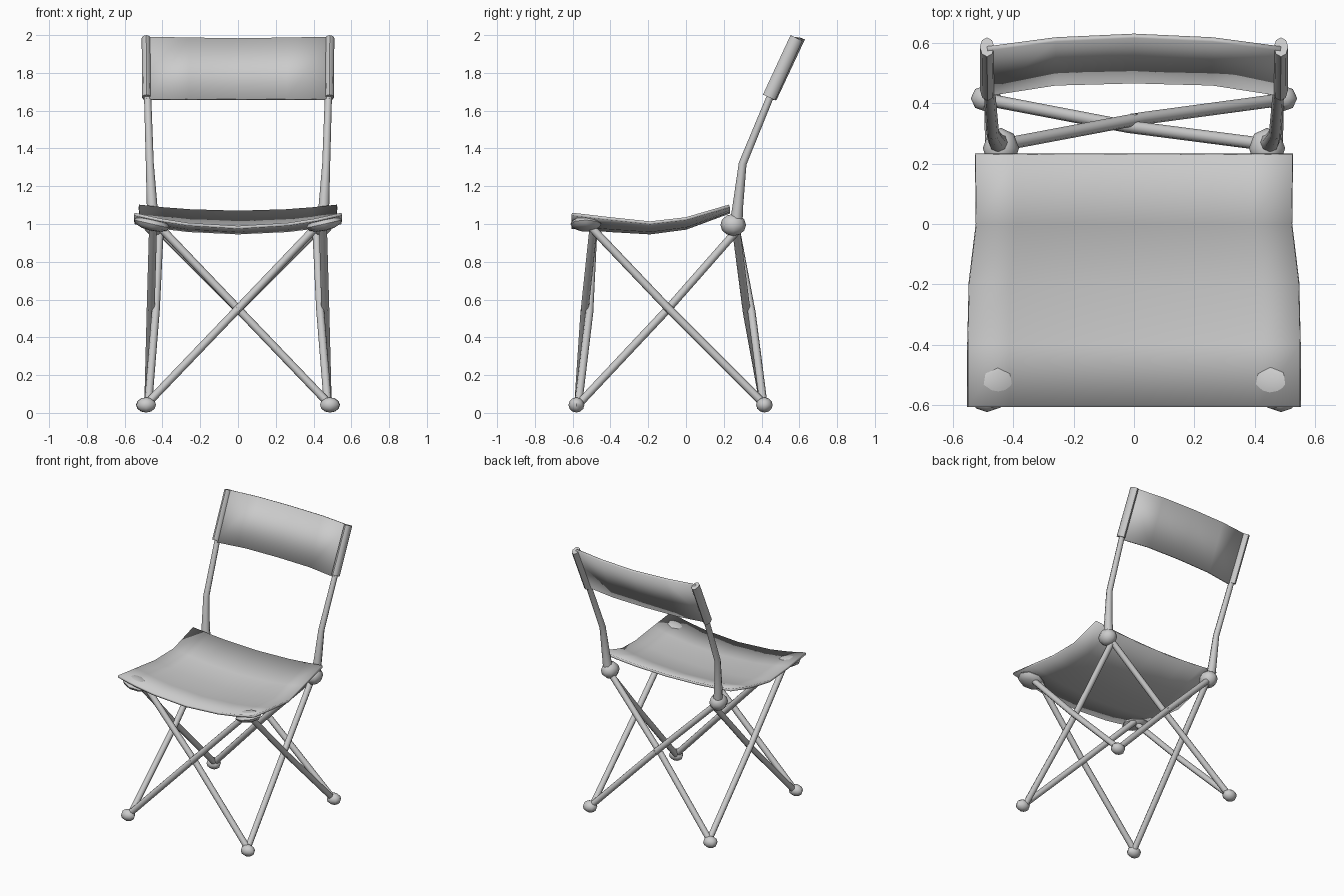
import bpy, bmesh
from math import cos, sin, pi, radians
from mathutils import Vector

if "Cube" in bpy.data.objects:
    bpy.data.objects.remove(bpy.data.objects["Cube"])


def finish(name, bm, angle=50):
    bmesh.ops.recalc_face_normals(bm, faces=bm.faces)
    me = bpy.data.meshes.new(name)
    bm.to_mesh(me)
    bm.free()
    ob = bpy.data.objects.new(name, me)
    bpy.context.collection.objects.link(ob)
    bpy.ops.object.select_all(action='DESELECT')
    ob.select_set(True)
    bpy.context.view_layer.objects.active = ob
    bpy.ops.object.shade_smooth_by_angle(angle=radians(angle))
    return ob


def tube(name, pts, radii, sides=8, flat=1.0):
    """Capped tube along a path; flat scales its width across x."""
    bm = bmesh.new()
    pts = [Vector(p) for p in pts]
    rings = []
    for i, p in enumerate(pts):
        d = (pts[min(i + 1, len(pts) - 1)] - pts[max(i - 1, 0)]).normalized()
        u = Vector((1, 0, 0)) if abs(d.x) < 0.5 else Vector((0, 1, 0))
        u = (u - d * u.dot(d)).normalized()
        v = d.cross(u)
        r = radii[i]
        rings.append([bm.verts.new(p + u * r * flat * cos(2 * pi * k / sides)
                                   + v * r * sin(2 * pi * k / sides)) for k in range(sides)])
    for a, b in zip(rings, rings[1:]):
        for k in range(sides):
            bm.faces.new((a[k], a[(k + 1) % sides], b[(k + 1) % sides], b[k]))
    bm.faces.new(rings[0])
    bm.faces.new(rings[-1])
    return finish(name, bm)


def lump(name, loc, size, tilt=0.0):
    bm = bmesh.new()
    bmesh.ops.create_uvsphere(bm, u_segments=8, v_segments=6, radius=1)
    bmesh.ops.scale(bm, vec=size, verts=bm.verts)
    ob = finish(name, bm)
    ob.location = loc
    ob.rotation_euler = (0, tilt, 0)
    return ob


def sheet(name, rows, thickness):
    """Fabric panel from rows of points, thickened."""
    bm = bmesh.new()
    g = [[bm.verts.new(p) for p in row] for row in rows]
    for a, b in zip(g, g[1:]):
        for k in range(len(a) - 1):
            bm.faces.new((a[k], a[k + 1], b[k + 1], b[k]))
    ob = finish(name, bm)
    m = ob.modifiers.new("thickness", 'SOLIDIFY')
    m.thickness = thickness
    m.offset = 0
    return ob


# Sagging seat: y, half width, edge height, centre height
seat_rows = []
for y, w, ze, zc in [(-0.605, 0.55, 1.052, 0.982), (-0.4, 0.55, 1.028, 0.965),
                     (-0.19, 0.545, 1.006, 0.953), (0.0, 0.522, 1.028, 0.978),
                     (0.23, 0.525, 1.095, 1.063)]:
    seat_rows.append([(w * t, y, zc + (ze - zc) * t * t) for t in (-1, -0.75, -0.48, 0, 0.48, 0.75, 1)])
sheet("seat", seat_rows, 0.016)

# Curved backrest: y at end, middle and centre; z at end and centre
back_rows = []
for ye, ym, yc, ze, zc in [(0.43, 0.465, 0.472, 1.66, 1.66), (0.58, 0.61, 0.622, 1.988, 1.98)]:
    half = [(0.485, ye, ze), (0.26, ym, (ze + zc) / 2)]
    back_rows.append([(-x, y, z) for x, y, z in half] + [(0, yc, zc)] + half[::-1])
sheet("backrest", back_rows, 0.016)

for s, side in ((-1, "left"), (1, "right")):
    # Back posts and the fabric sleeves around them
    tube(f"{side}_back_post",
         [(s * 0.445, 0.265, 1.0), (s * 0.455, 0.275, 1.1), (s * 0.467, 0.3, 1.32),
          (s * 0.478, 0.44, 1.66), (s * 0.488, 0.57, 1.96)],
         [0.034, 0.028, 0.021, 0.019, 0.019])
    tube(f"{side}_backrest_sleeve",
         [(s * 0.484, 0.44, 1.67), (s * 0.486, 0.585, 1.985)], [0.036, 0.035], flat=0.68)

    # Corner joints and feet
    lump(f"{side}_front_joint", (s * 0.456, -0.53, 1.0), (0.096, 0.082, 0.036), -s * 0.22)
    lump(f"{side}_rear_joint", (s * 0.44, 0.25, 0.995), (0.06, 0.068, 0.058))
    lump(f"{side}_front_foot", (s * 0.486, -0.58, 0.042), (0.052, 0.042, 0.04))
    lump(f"{side}_rear_foot", (s * 0.488, 0.415, 0.042), (0.052, 0.044, 0.04))

    # Crossed legs of front and rear
    o = s * 0.013
    r = [0.021] * 3
    tube(f"{side}_front_cross_leg",
         [(s * 0.48, -0.57, 0.05), (s * 0.02, -0.525 + o, 0.53), (-s * 0.41, -0.49, 0.98)], r)
    tube(f"{side}_rear_cross_leg",
         [(s * 0.48, 0.41, 0.05), (s * 0.02, 0.335 + o, 0.53), (-s * 0.42, 0.265, 0.97)], r)

    # Crossed legs of the sides
    tube(f"{side}_side_leg_to_rear",
         [(s * 0.475, -0.565, 0.05), (s * 0.435, -0.1, 0.545), (s * 0.415, 0.265, 0.96)], r)
    tube(f"{side}_side_leg_to_front",
         [(s * 0.475, 0.41, 0.05), (s * 0.462, -0.1, 0.56), (s * 0.45, -0.5, 0.98)], r)
    # Pivot pins
    tube(f"{side}_pivot", [(s * 0.42, -0.1, 0.55), (s * 0.475, -0.1, 0.55)], [0.012] * 2, 6)
for name, y in (("front_pivot", -0.525), ("rear_pivot", 0.335)):
    tube(name, [(0, y - 0.03, 0.55), (0, y + 0.03, 0.55)], [0.012] * 2, 6)
